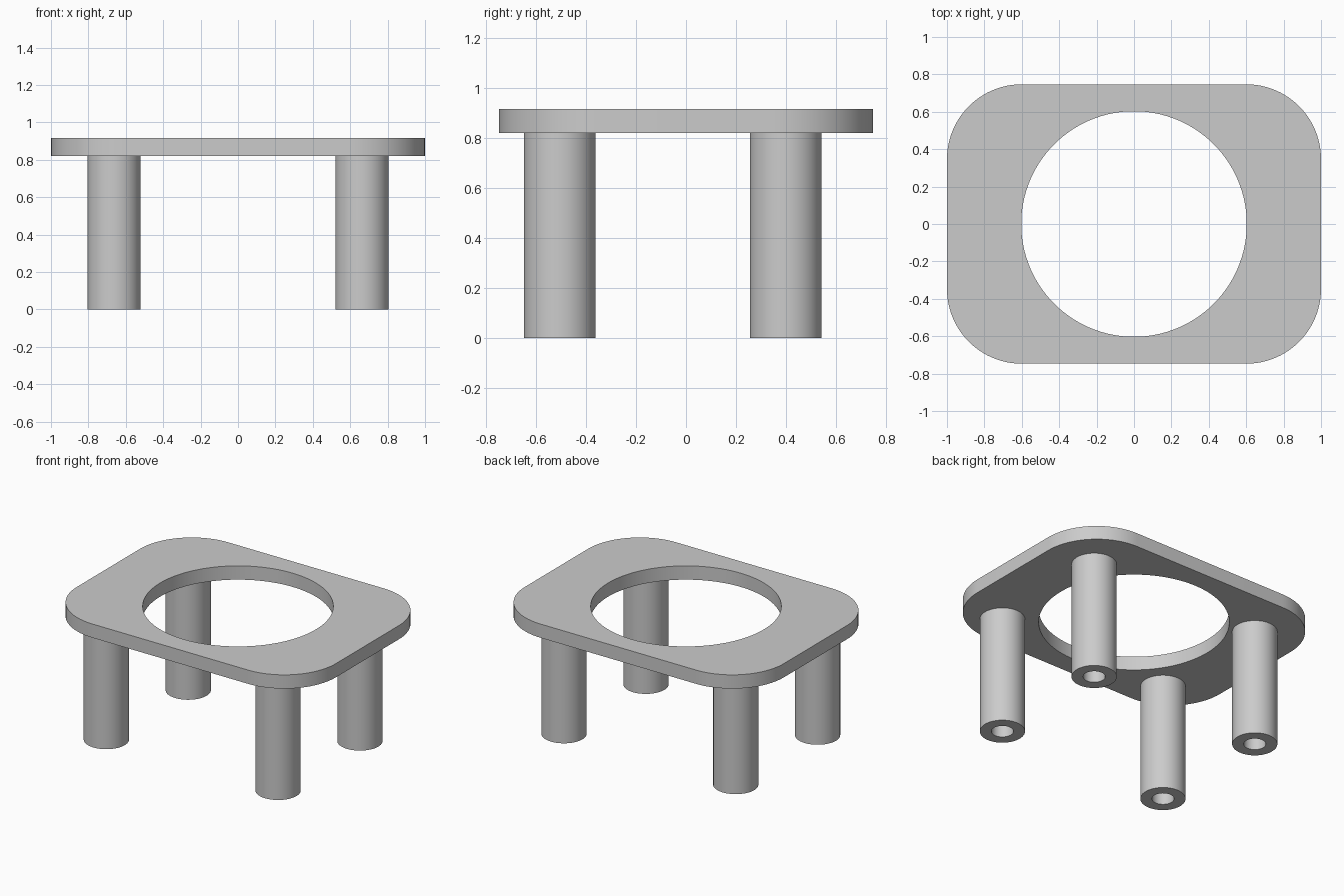
import bpy, bmesh
from math import cos, sin, pi, radians

cube = bpy.data.objects.get("Cube")
if cube:
    bpy.data.objects.remove(cube, do_unlink=True)

grey = bpy.data.materials.new("plain grey")
grey.use_nodes = True
colour = (0.6, 0.6, 0.6, 1)
grey.diffuse_color = colour
grey.node_tree.nodes["Principled BSDF"].inputs["Base Color"].default_value = colour


def circle(radius, count):
    """Evenly spaced points, offset half a step so they pair with rounded corners."""
    return [(radius * cos(2 * pi * (i + 0.5) / count),
             radius * sin(2 * pi * (i + 0.5) / count)) for i in range(count)]


def rounded_rectangle(half_x, half_y, radius, steps):
    points = []
    for corner, (sx, sy) in enumerate([(1, 1), (-1, 1), (-1, -1), (1, -1)]):
        for i in range(steps):
            a = pi / 2 * (corner + i / (steps - 1))
            points.append((sx * (half_x - radius) + radius * cos(a),
                           sy * (half_y - radius) + radius * sin(a)))
    return points


def hollow_prism(name, outer, inner, bottom, top, location=(0, 0)):
    """Closed solid between an outer and an inner outline of equal point count."""
    bm = bmesh.new()
    section = [(outer, bottom), (outer, top), (inner, top), (inner, bottom)]
    loops = [[bm.verts.new((x, y, z)) for x, y in outline] for outline, z in section]
    count = len(outer)
    for k in range(4):
        a, b = loops[k], loops[(k + 1) % 4]
        for i in range(count):
            j = (i + 1) % count
            bm.faces.new((a[i], a[j], b[j], b[i]))
    bmesh.ops.recalc_face_normals(bm, faces=bm.faces)
    mesh = bpy.data.meshes.new(name)
    bm.to_mesh(mesh)
    bm.free()
    mesh.materials.append(grey)
    obj = bpy.data.objects.new(name, mesh)
    obj.location = (*location, 0)
    bpy.context.collection.objects.link(obj)
    bpy.ops.object.select_all(action="DESELECT")
    obj.select_set(True)
    bpy.context.view_layer.objects.active = obj
    bpy.ops.object.shade_smooth_by_angle(angle=radians(30))
    return obj


PLATE_BOTTOM, PLATE_TOP = 0.82, 0.916

# Rounded plate with a large round opening
corner_steps = 24
hollow_prism("top_plate", rounded_rectangle(1, 0.747, 0.4, corner_steps),
             circle(0.603, 4 * corner_steps), PLATE_BOTTOM, PLATE_TOP)

# Four bored legs, the back pair set further in from the edge
for row, y in (("front", -0.505), ("back", 0.398)):
    for side, x in (("left", 0.663), ("right", -0.663)):
        hollow_prism(f"{row}_{side}_leg", circle(0.143, 64), circle(0.07, 64),
                     0, PLATE_BOTTOM, (x, y))
